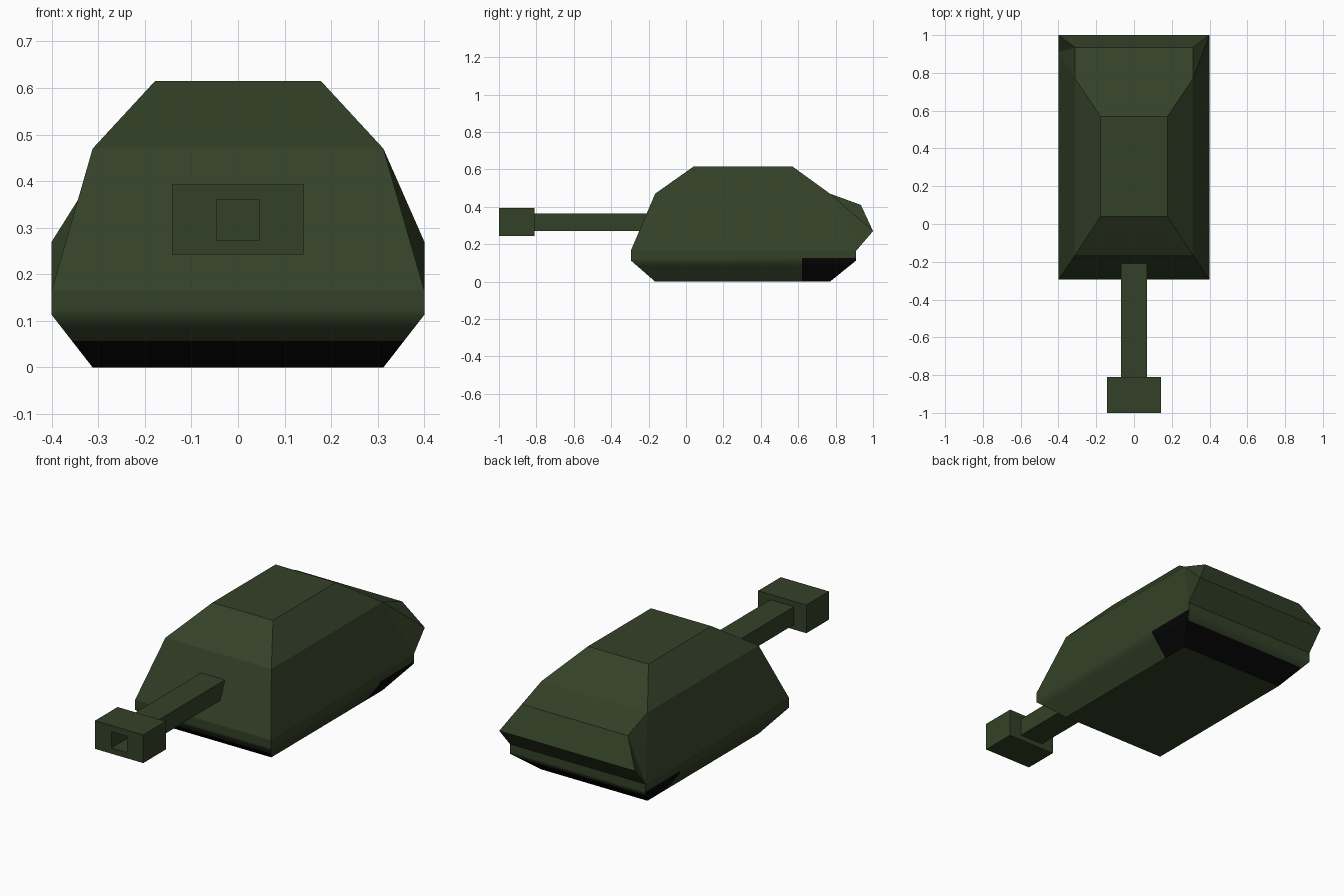
import bpy, bmesh
from mathutils import Vector

if "Cube" in bpy.data.objects:
    bpy.data.objects.remove(bpy.data.objects["Cube"])


def material(name, rgb):
    m = bpy.data.materials.new(name)
    m.diffuse_color = (*rgb, 1)
    m.use_nodes = True
    m.node_tree.nodes["Principled BSDF"].inputs["Base Color"].default_value = m.diffuse_color
    return m


green = material("olive_green", (0.034, 0.053, 0.021))
black = material("soot_black", (0.002, 0.002, 0.002))


def add_object(name, bm, mats):
    bmesh.ops.recalc_face_normals(bm, faces=bm.faces)
    mesh = bpy.data.meshes.new(name)
    bm.to_mesh(mesh)
    bm.free()
    for m in mats:
        mesh.materials.append(m)
    ob = bpy.data.objects.new(name, mesh)
    bpy.context.collection.objects.link(ob)
    return ob


def box(x, y0, y1, z0, z1):
    bm = bmesh.new()
    bmesh.ops.create_cube(bm, size=1)
    for v in bm.verts:
        v.co = (v.co.x * 2 * x, y0 if v.co.y < 0 else y1, z0 if v.co.z < 0 else z1)
    return bm


# Turret body: side profile as (y, z, half width)
profile = [(-.165, 0, .312), (-.295, .113, .4), (-.295, .165, .4), (-.165, .47, .312),
           (.04, .615, .178), (.57, .615, .178), (.77, .47, .312), (.935, .41, .312),
           (1, .27, .4), (.91, .165, .4), (.91, .113, .4), (.77, 0, .312)]
sides = [(0, 1, 10, 11), (1, 2, 9, 10), (2, 3, 6, 9), (3, 4, 5, 6)]
bm = bmesh.new()
right = [bm.verts.new((x, y, z)) for y, z, x in profile]
left = [bm.verts.new((-x, y, z)) for y, z, x in profile]
n = len(profile)
for i in range(n):
    j = (i + 1) % n
    bm.faces.new((right[i], right[j], left[j], left[i]))
for ring, corner in ((right, [(6, 7, 8), (6, 8, 9)]), (left, [(6, 7, 9), (7, 8, 9)])):
    for f in sides + corner:
        bm.faces.new([ring[i] for i in f])
bmesh.ops.recalc_face_normals(bm, faces=bm.faces)

# Cut the lower skirt so the soot patches follow face borders
for co, no in (((0, 0, .057), (0, 0, 1)), ((0, 0, .085), (0, 0, 1)),
               ((0, 0, .125), (0, 0, 1)), ((0, .62, 0), (0, 1, 0))):
    low = [f for f in bm.faces if all(v.co.z < .17 for v in f.verts)]
    geom = low + list({e for f in low for e in f.edges}) + list({v for f in low for v in f.verts})
    bmesh.ops.bisect_plane(bm, geom=geom, plane_co=Vector(co), plane_no=Vector(no))
bm.normal_update()
for f in bm.faces:
    c, d = f.calc_center_median(), f.normal
    f.smooth = True
    if d.z > -.95:
        front = d.y < -.3 and c.z < .057
        rear = d.y > .3 and c.z < .085
        side = abs(d.x) > .3 and c.y > .62 and c.z < .125
        f.material_index = 1 if front or rear or side else 0

# Only the skirt bend is smooth, every other edge stays sharp
for e in bm.edges:
    e.smooth = (all(f.calc_center_median().z < .166 and f.normal.z > -.95 for f in e.link_faces)
                and e.calc_face_angle(0) < .9)
add_object("turret_body", bm, (green, black))

# Gun barrel
add_object("gun_barrel", box(.07, -.83, -.15, .27, .365), (green,))

# Muzzle block with a recessed bore
bm = box(.142, -1, -.81, .243, .393)
bm.normal_update()
face = min(bm.faces, key=lambda f: f.calc_center_median().y)
bmesh.ops.inset_individual(bm, faces=[face], thickness=.03)
for v in face.verts:
    v.co = (.046 if v.co.x > 0 else -.046, -1, .36 if v.co.z > .318 else .273)
new = bmesh.ops.extrude_face_region(bm, geom=[face])
bmesh.ops.translate(bm, verts=[g for g in new["geom"] if isinstance(g, bmesh.types.BMVert)],
                    vec=(0, .15, 0))
if face.is_valid:
    bmesh.ops.delete(bm, geom=[face], context='FACES_ONLY')
add_object("muzzle_block", bm, (green,))
